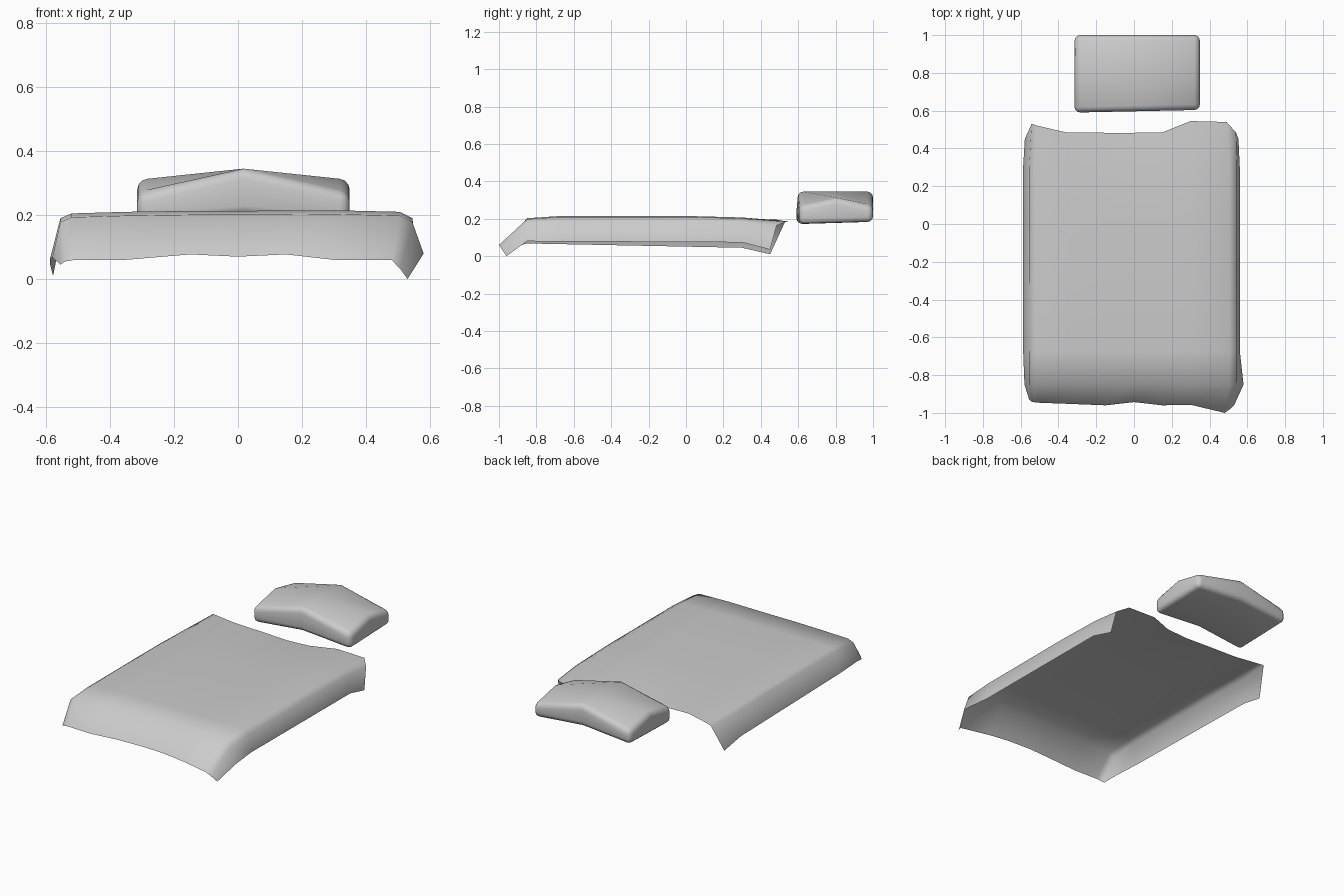
import bpy, bmesh

# Blanket: open draped sheet, lengthwise columns lofted from front hem to back edge
ROWS = [-0.85, -0.67, -0.3, 0.0, 0.3]
SAG = [-0.012, 0.0, 0.0, 0.0, -0.008]
# (x, top z), front hem (x, y, z), back edge (x, y, z)
COLUMNS = [
    ((-0.555, 0.190), (-0.540, -0.942, 0.055), (-0.542, 0.530, 0.185)),
    ((-0.520, 0.205), (-0.510, -0.946, 0.060), (-0.510, 0.520, 0.188)),
    ((-0.350, 0.210), (-0.350, -0.952, 0.060), (-0.360, 0.485, 0.195)),
    ((-0.150, 0.213), (-0.150, -0.960, 0.077), (-0.150, 0.483, 0.190)),
    ((0.000, 0.213), (0.000, -0.943, 0.070), (0.000, 0.483, 0.184)),
    ((0.150, 0.214), (0.150, -0.960, 0.077), (0.150, 0.485, 0.190)),
    ((0.300, 0.215), (0.300, -0.957, 0.060), (0.300, 0.545, 0.187)),
    ((0.505, 0.210), (0.480, -1.000, 0.060), (0.490, 0.540, 0.185)),
    ((0.545, 0.190), (0.508, -0.980, 0.030), (0.540, 0.485, 0.165)),
]


def hem(corner, xs, z_front, z_back, end):
    t = [(y - ROWS[0]) / (ROWS[-1] - ROWS[0]) for y in ROWS]
    pts = [(x, y, z_front + (z_back - z_front) * k) for x, y, k in zip(xs, ROWS, t)]
    return [corner] + pts + [end]


cols = [hem((-0.555, -0.93, 0.045), [-0.58] + [-0.587] * 4, 0.068, 0.045, (-0.578, 0.45, 0.010))]
for (x, z), front, back in COLUMNS:
    cols.append([front] + [(x, y, z + s) for y, s in zip(ROWS, SAG)] + [back])
cols.append(hem((0.53, -0.96, 0.0), [0.58] + [0.56] * 4, 0.080, 0.074, (0.553, 0.45, 0.035)))

n = len(ROWS) + 2
verts = [p for c in cols for p in c]
faces = [(i * n + j, (i + 1) * n + j, (i + 1) * n + j + 1, i * n + j + 1)
         for i in range(len(cols) - 1) for j in range(n - 1)]
mesh = bpy.data.meshes.new("blanket")
mesh.from_pydata(verts, [], faces)
mesh.shade_smooth()
bpy.context.collection.objects.link(bpy.data.objects.new("blanket", mesh))

# Pillow: subdivided box with drooping top corners, arched underside and rounded edges
bm = bmesh.new()
bmesh.ops.create_cube(bm, size=2)
bmesh.ops.subdivide_edges(bm, edges=bm.edges[:], cuts=1, use_grid_fill=True)
for v in bm.verts:
    u, w, h = v.co
    top = 0.345 - 0.035 * abs(u) - 0.045 * abs(u * w)
    bottom = 0.205 - 0.03 * abs(u) + 0.006 * w
    front_y = 0.597 + 0.007 * u
    v.co = (0.017 + 0.332 * u, front_y + (1.0 - front_y) * (w + 1) / 2,
            bottom + (top - bottom) * (h + 1) / 2)
mesh = bpy.data.meshes.new("pillow")
bm.to_mesh(mesh)
bm.free()
pillow = bpy.data.objects.new("pillow", mesh)
bpy.context.collection.objects.link(pillow)
bev = pillow.modifiers.new("round", "BEVEL")
bev.width = 0.03
bev.segments = 3
bev.angle_limit = 0.8
mesh.shade_smooth()
